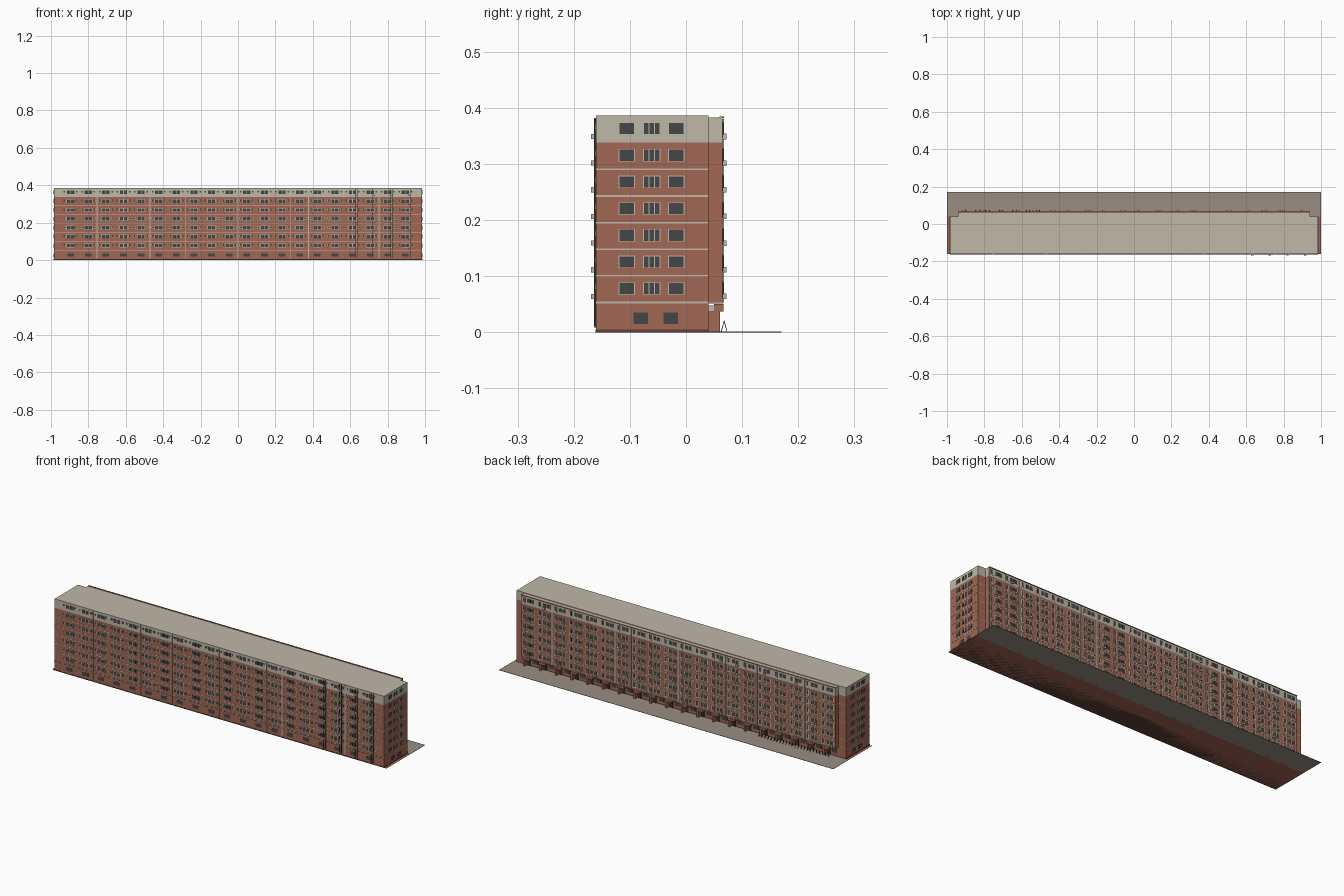
import bpy
import bmesh
import random
from mathutils import Matrix, Vector

random.seed(4)
if "Cube" in bpy.data.objects:
    bpy.data.objects.remove(bpy.data.objects["Cube"])


def material(name, r, g, b):
    m = bpy.data.materials.new(name)
    m.use_nodes = True
    m.diffuse_color = (r, g, b, 1)
    m.node_tree.nodes["Principled BSDF"].inputs["Base Color"].default_value = (r, g, b, 1)
    return m


BRICK = material("red brick", 0.36, 0.135, 0.09)
CREAM = material("cream plaster", 0.52, 0.48, 0.39)
GLASS = material("dark glass", 0.06, 0.064, 0.064)
DARK = material("dark metal", 0.03, 0.028, 0.026)
PLINTH = material("plinth brown", 0.12, 0.05, 0.035)
PAVING = material("grey paving", 0.32, 0.27, 0.225)


def boxes(name, mat, items):
    """One object made of boxes given as x, y and z ranges."""
    bm = bmesh.new()
    for x0, x1, y0, y1, z0, z1 in items:
        centre = Vector((x0 + x1, y0 + y1, z0 + z1)) / 2
        size = Matrix.Diagonal((x1 - x0, y1 - y0, z1 - z0, 1))
        bmesh.ops.create_cube(bm, size=1, matrix=Matrix.Translation(centre) @ size)
    mesh = bpy.data.meshes.new(name)
    bm.to_mesh(mesh)
    bm.free()
    mesh.materials.append(mat)
    ob = bpy.data.objects.new(name, mesh)
    bpy.context.collection.objects.link(ob)
    return ob


def around(x, z, w, h, y0, y1):
    return (x - w / 2, x + w / 2, y0, y1, z - h / 2, z + h / 2)


# Main dimensions
END, WING = 0.985, 0.94
FRONT, REAR, WING_REAR = -0.16, 0.04, 0.065
TOP, ATTIC, FIRST = 0.386, 0.338, 0.053
STOREY = 0.0475
BAY = 0.0942
bays = [(i - 9.5) * BAY for i in range(20)]
floors = [0.078 + i * STOREY for i in range(7)]
bands = [FIRST + i * STOREY for i in range(6)]

# Masses: long block, overhanging rear wing and cream top storey
boxes("main_block", BRICK, [(-END, END, FRONT, REAR, 0, ATTIC)])
boxes("top_storey", CREAM, [(-END, END, FRONT, REAR, ATTIC, TOP)])
boxes("rear_wing", BRICK, [(-WING, WING, REAR, WING_REAR, FIRST, ATTIC)])
boxes("rear_wing_top", CREAM, [(-WING, WING, REAR, WING_REAR, ATTIC, TOP - 0.003)])
boxes("rear_parapet_cap", BRICK, [(-WING, WING, WING_REAR - 0.005, WING_REAR + 0.003, TOP - 0.004, TOP - 0.001)])
boxes("paving", PAVING, [(-1, 1, REAR, 0.17, 0, 0.0015)])
boxes("ground_margin", BRICK, [(-1, 1, FRONT, REAR, 0, 0.0005)])
boxes("plinth", PLINTH, [(-END - 0.001, END + 0.001, FRONT - 0.001, REAR, 0, 0.005)])

# Storey bands on all sides
boxes("storey_bands", CREAM,
      [(-END - 0.001, END + 0.001, FRONT - 0.001, REAR, z - 0.0015, z + 0.0015) for z in bands]
      + [(-WING, WING, REAR, WING_REAR + 0.001, z - 0.0015, z + 0.0015) for z in bands])
boxes("front_ledge", DARK, [(-END, END, FRONT - 0.002, FRONT, FIRST - 0.003, FIRST - 0.0015)])

glass, frames, ground_glass = [], [], []

# Front windows: a wide pair and small side lights in every bay
yf = FRONT
for x in bays:
    ground_glass.append(around(x, 0.027, 0.036, 0.018, yf - 0.001, yf))
    for z in floors:
        frames.append(around(x, z, 0.044, 0.022, yf - 0.001, yf))
        for s in (-1, 1):
            glass.append(around(x + s * 0.0105, z, 0.018, 0.018, yf - 0.002, yf))
            frames.append(around(x + s * 0.033, z + 0.003, 0.011, 0.012, yf - 0.001, yf))
            glass.append(around(x + s * 0.033, z + 0.003, 0.008, 0.009, yf - 0.002, yf))

# Rear windows: wide pair, narrow balcony door and cream panel
yr = WING_REAR
for x in bays:
    for z in floors:
        frames.append(around(x - 0.012, z, 0.046, 0.023, yr, yr + 0.001))
        for s in (-1, 1):
            glass.append(around(x - 0.012 + s * 0.0105, z, 0.018, 0.018, yr, yr + 0.002))
        frames.append(around(x + 0.029, z - 0.002, 0.017, 0.030, yr, yr + 0.001))
        glass.append(around(x + 0.029, z, 0.010, 0.022, yr, yr + 0.002))

# End windows: two wide ones and a triple in the middle
for s in (-1, 1):
    xa, xb, xc = s * END, s * (END + 0.001), s * (END + 0.002)
    for z in floors:
        for y, w in ((-0.1055, 0.027), (-0.061, 0.029), (-0.0175, 0.027)):
            frames.append((xa, xb, y - w / 2 - 0.001, y + w / 2 + 0.001, z - 0.011, z + 0.011))
        for y, w in ((-0.1055, 0.026), (-0.071, 0.008), (-0.061, 0.008), (-0.051, 0.008), (-0.0175, 0.026)):
            glass.append((xa, xc, y - w / 2, y + w / 2, z - 0.01, z + 0.01))
    for y in (-0.081, -0.027):
        ground_glass.append((xa, xc, y - 0.013, y + 0.013, 0.015, 0.035))

boxes("window_frames", CREAM, frames)
boxes("window_glass", GLASS, glass)
boxes("ground_windows", GLASS, ground_glass)

# Rear entrances: door, brick pier and canopy in every bay
boxes("entrance_doors", DARK, [around(x + 0.012, 0.018, 0.018, 0.034, REAR, REAR + 0.002) for x in bays])
boxes("rear_ground_windows", GLASS, [around(x - 0.022, 0.027, 0.03, 0.018, REAR, REAR + 0.002) for x in bays])
boxes("entrance_piers", BRICK, [around(x + 0.03, 0.019, 0.01, 0.038, REAR, 0.061) for x in bays])
boxes("canopy_soffits", CREAM, [around(x + 0.015, 0.043, 0.04, 0.010, REAR, 0.05) for x in bays])
boxes("canopies", BRICK, [around(x + 0.015, 0.044, 0.04, 0.013, 0.05, 0.067) for x in bays])

# Drainpipes: pale on the long walls, dark beside the cooling units
pale = [bays[i] + BAY / 2 for i in (1, 4, 6, 9, 12, 13, 17)]
boxes("front_drainpipes", CREAM, [(x - 0.002, x + 0.002, FRONT - 0.003, FRONT, 0.008, TOP - 0.004) for x in pale])
boxes("rear_drainpipes", CREAM, [(x - 0.002, x + 0.002, yr, yr + 0.003, FIRST, TOP - 0.006) for x in pale])
unit_bays = bays[16:]
boxes("front_cables", DARK, [(x + d - 0.001, x + d + 0.001, FRONT - 0.004, FRONT, 0.01, TOP - 0.005)
                             for x in unit_bays for d in (0.014, 0.026)])

# Cooling units below windows
units = [around(x + 0.02, z - 0.014, 0.013, 0.009, FRONT - 0.009, FRONT) for x in unit_bays for z in floors]
for x in bays:
    for z in floors:
        if random.random() < 0.4:
            units.append(around(x + random.choice((-0.022, 0.0)), z - 0.014, 0.013, 0.010, yr, yr + 0.007))
boxes("cooling_units", CREAM, units)

# Cycle racks by the rear entrances: leaning bars making small frames
bm = bmesh.new()
for i in range(24):
    x = -0.9 + i * 0.018
    for s in (-1, 1):
        place = Matrix.Translation((x, 0.068 + s * 0.0025, 0.011)) @ Matrix.Rotation(s * 0.25, 4, "X")
        bmesh.ops.create_cube(bm, size=1, matrix=place @ Matrix.Diagonal((0.0015, 0.0012, 0.02, 1)))
mesh = bpy.data.meshes.new("cycle_racks")
bm.to_mesh(mesh)
bm.free()
mesh.materials.append(DARK)
bpy.context.collection.objects.link(bpy.data.objects.new("cycle_racks", mesh))
